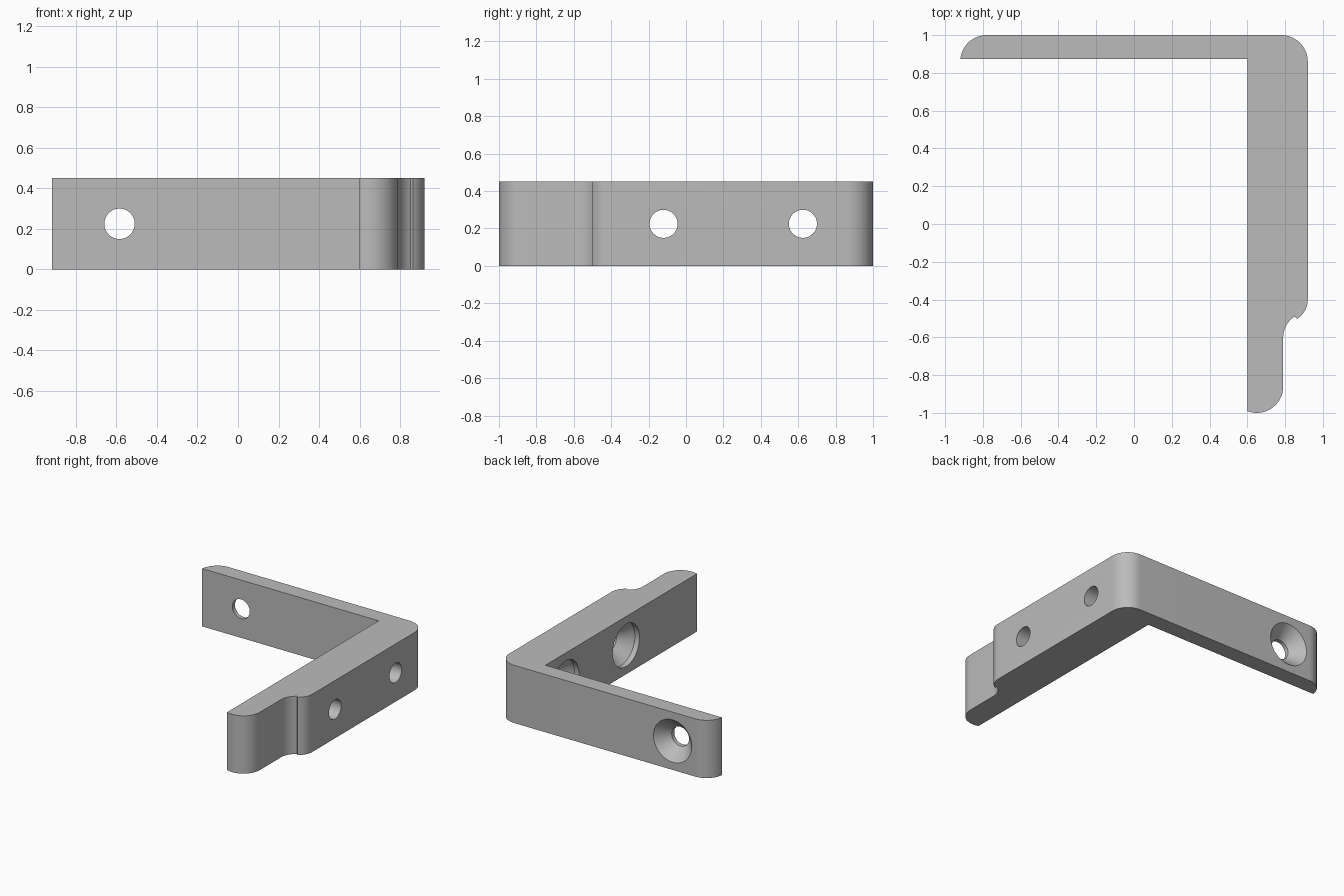
import bpy, bmesh, math
from mathutils import Matrix, Vector

if "Cube" in bpy.data.objects:
    bpy.data.objects.remove(bpy.data.objects["Cube"])

H = 0.45

grey = bpy.data.materials.new("plain grey")
grey.diffuse_color = (0.5, 0.5, 0.5, 1)
grey.use_nodes = True
grey.node_tree.nodes["Principled BSDF"].inputs["Base Color"].default_value = grey.diffuse_color


def arc(cx, cy, r, a0, a1, n=14):
    return [(cx + r * math.cos(math.radians(a0 + (a1 - a0) * i / n)),
             cy + r * math.sin(math.radians(a0 + (a1 - a0) * i / n)))
            for i in range(n + 1)]


def make_object(name, bm):
    bmesh.ops.recalc_face_normals(bm, faces=bm.faces)
    me = bpy.data.meshes.new(name)
    bm.to_mesh(me)
    bm.free()
    ob = bpy.data.objects.new(name, me)
    bpy.context.collection.objects.link(ob)
    me.materials.append(grey)
    return ob


# L-shaped bracket profile, extruded upward
profile = [(0.60, 0.873), (0.60, -0.991)]
profile += arc(0.65, -0.86, 0.14, -105, 0)            # rounded foot
profile += arc(0.92, -0.60, 0.13, 180, 117)[:-1]      # hollow of the step
profile += arc(0.80, -0.40, 0.12, -58, 0)             # shoulder of the step
profile += arc(0.78, 0.86, 0.14, 0, 90)               # outer corner
profile += arc(-0.78, 0.86, 0.14, 90, 174.7)          # rounded arm tip
bm = bmesh.new()
face = bm.faces.new([bm.verts.new((x, y, 0)) for x, y in profile])
ext = bmesh.ops.extrude_face_region(bm, geom=[face])
bmesh.ops.translate(bm, vec=(0, 0, H),
                    verts=[v for v in ext["geom"] if isinstance(v, bmesh.types.BMVert)])
bracket = make_object("bracket", bm)


# Screw hole cutter: (radius, depth) rings turned about an axis
def hole(name, origin, direction, rings, n=48):
    bm = bmesh.new()
    loops = [[bm.verts.new((r * math.cos(2 * math.pi * i / n),
                            r * math.sin(2 * math.pi * i / n), d)) for i in range(n)]
             for r, d in rings]
    for a, b in zip(loops, loops[1:]):
        for i in range(n):
            j = (i + 1) % n
            bm.faces.new((a[i], a[j], b[j], b[i]))
    bm.faces.new(loops[0])
    bm.faces.new(loops[-1])
    rot = Vector((0, 0, 1)).rotation_difference(Vector(direction)).to_matrix().to_4x4()
    bm.transform(Matrix.Translation(origin) @ rot)
    cutter = make_object(name, bm)
    mod = bracket.modifiers.new(name, "BOOLEAN")
    mod.operation = "DIFFERENCE"
    mod.solver = "EXACT"
    mod.object = cutter
    return cutter


# Countersunk hole in the thin arm, recessed countersunk holes in the thick arm
cutters = [hole("thin_arm_hole", (-0.585, 1.0, H / 2), (0, -1, 0),
                [(0.165, -0.05), (0.165, 0), (0.075, 0.095), (0.075, 0.2)])]
for k, y in enumerate((-0.12, 0.625)):
    cutters.append(hole("thick_arm_hole_%d" % k, (0.60, y, H / 2), (1, 0, 0),
                        [(0.165, -0.05), (0.165, 0.04), (0.075, 0.135), (0.075, 0.4)]))

# Apply the cuts and remove the cutters
bpy.context.view_layer.update()
dg = bpy.context.evaluated_depsgraph_get()
cut = bpy.data.meshes.new_from_object(bracket.evaluated_get(dg))
bracket.modifiers.clear()
bracket.data = cut
for c in cutters:
    bpy.data.objects.remove(c)

bpy.context.view_layer.objects.active = bracket
bracket.select_set(True)
bpy.ops.object.shade_smooth_by_angle(angle=math.radians(30))
